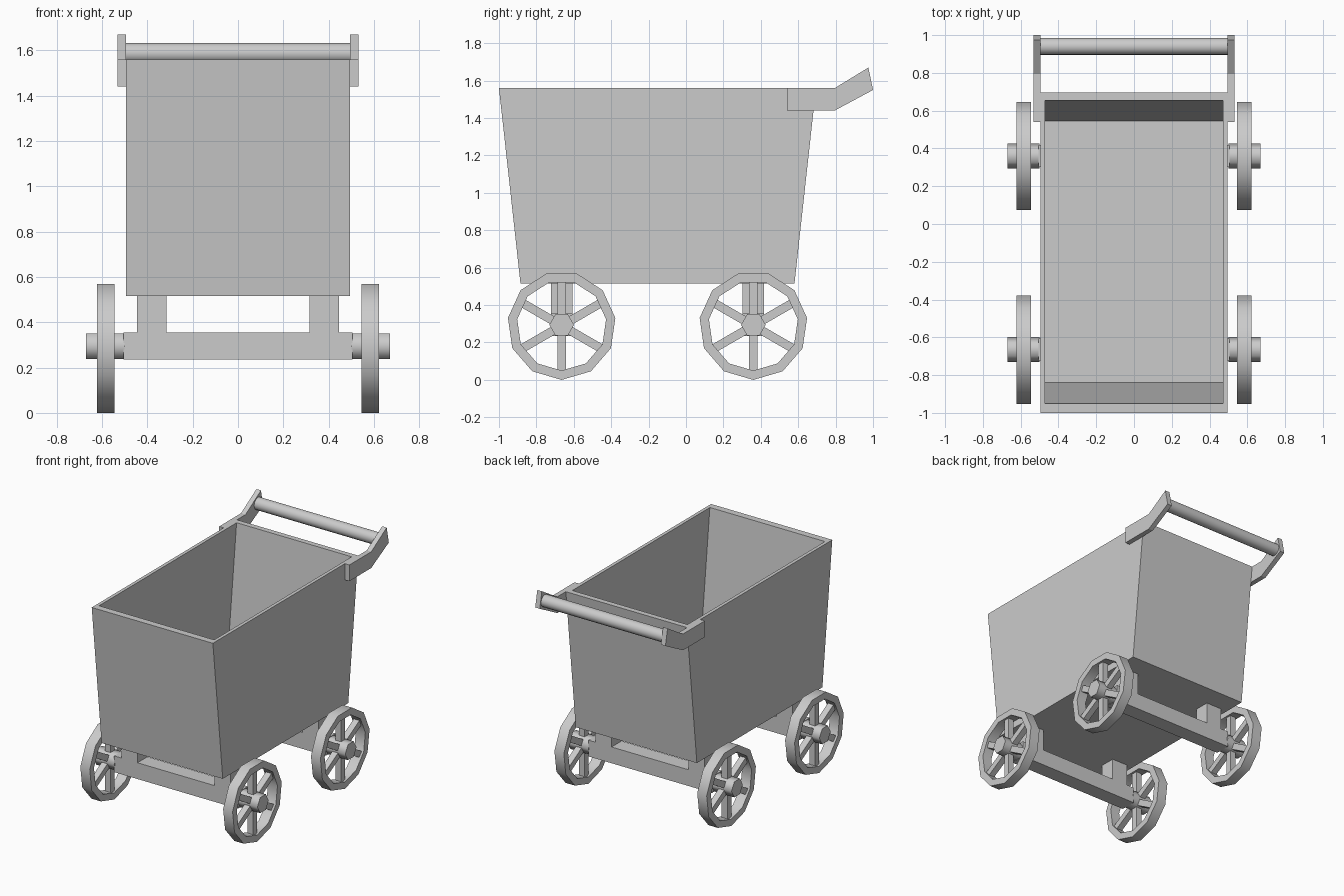
import bpy, bmesh, math
from mathutils import Matrix

if "Cube" in bpy.data.objects:
    bpy.data.objects.remove(bpy.data.objects["Cube"])


def make(name, bm, smooth=None):
    bmesh.ops.recalc_face_normals(bm, faces=bm.faces)
    me = bpy.data.meshes.new(name)
    bm.to_mesh(me)
    bm.free()
    if smooth:
        for p in me.polygons:
            p.use_smooth = True
        me.set_sharp_from_angle(angle=math.radians(smooth))
    ob = bpy.data.objects.new(name, me)
    bpy.context.collection.objects.link(ob)
    return ob


def loft(bm, loops, cap=True):
    """Skin a list of point loops; cap both ends, or join last to first."""
    rings = [[bm.verts.new(p) for p in loop] for loop in loops]
    pairs = list(zip(rings, rings[1:]))
    if cap:
        bm.faces.new(rings[0])
        bm.faces.new(rings[-1])
    else:
        pairs.append((rings[-1], rings[0]))
    n = len(rings[0])
    for a, b in pairs:
        for i in range(n):
            j = (i + 1) % n
            bm.faces.new((a[i], a[j], b[j], b[i]))


def box(bm, x0, x1, y0, y1, z0, z1, rot=None):
    m = Matrix.Translation(((x0 + x1) / 2, (y0 + y1) / 2, (z0 + z1) / 2))
    m = m @ Matrix.Diagonal((x1 - x0, y1 - y0, z1 - z0, 1))
    bmesh.ops.create_cube(bm, size=1, matrix=rot @ m if rot else m)


def ring(x, y, z, r, n, start):
    """Polygon in the y-z plane, start angle measured from +y."""
    a = [start + i * math.tau / n for i in range(n)]
    return [(x, y + r * math.cos(t), z + r * math.sin(t)) for t in a]


# Open tub: outer bottom, outer rim, inner rim, inner floor
def rect(x, y0, y1, z):
    return [(-x, y0, z), (x, y0, z), (x, y1, z), (-x, y1, z)]


bm = bmesh.new()
loft(bm, [rect(0.495, -0.885, 0.58, 0.515), rect(0.495, -1.0, 0.695, 1.56),
          rect(0.47, -0.95, 0.655, 1.56), rect(0.47, -0.84, 0.545, 0.56)])
make("tub", bm)

# Handle brackets and grip
arm = [(0.54, 1.56), (0.54, 1.44), (0.795, 1.44), (1.0, 1.55),
       (0.975, 1.67), (0.795, 1.56)]
for s, side in ((-1, "left"), (1, "right")):
    bm = bmesh.new()
    loft(bm, [[(s * x, y, z) for y, z in arm] for x in (0.495, 0.532)])
    make(side + "_handle_bracket", bm)
bm = bmesh.new()
loft(bm, [ring(x, 0.94, 1.587, 0.045, 16, 0) for x in (-0.5, 0.5)])
make("handle_grip", bm, 50)

# Undercarriage and wheels
ZC, R = 0.29, 0.29
for yc, end in ((-0.665, "front"), (0.36, "back")):
    bm = bmesh.new()
    box(bm, -0.505, 0.505, yc - 0.058, yc + 0.058, 0.235, 0.355)
    make(end + "_axle_beam", bm)
    for s, side in ((-1, "left"), (1, "right")):
        name = end + "_" + side

        # Block between axle beam and tub
        bm = bmesh.new()
        xs = sorted((s * 0.315, s * 0.445))
        box(bm, *xs, yc - 0.058, yc + 0.058, 0.355, 0.515)
        make(name + "_support", bm)

        # Eleven-sided rim
        bm = bmesh.new()
        down = -math.pi / 2
        loft(bm, [ring(s * x, yc, ZC, r, 11, down) for x, r in
                  ((0.545, R), (0.622, R), (0.622, 0.24), (0.545, 0.24))],
             cap=False)
        make(name + "_wheel_rim", bm, 65)

        # Six spokes
        bm = bmesh.new()
        for k in range(6):
            rot = (Matrix.Translation((s * 0.583, yc, ZC))
                   @ Matrix.Rotation(k * math.pi / 3, 4, 'X'))
            box(bm, -0.023, 0.023, -0.023, 0.023, -0.25, -0.04, rot)
        make(name + "_wheel_spokes", bm)

        # Hexagonal hub
        bm = bmesh.new()
        loft(bm, [ring(s * x, yc, 0.294, 0.066, 6, 0) for x in (0.5, 0.67)])
        make(name + "_wheel_hub", bm, 65)
